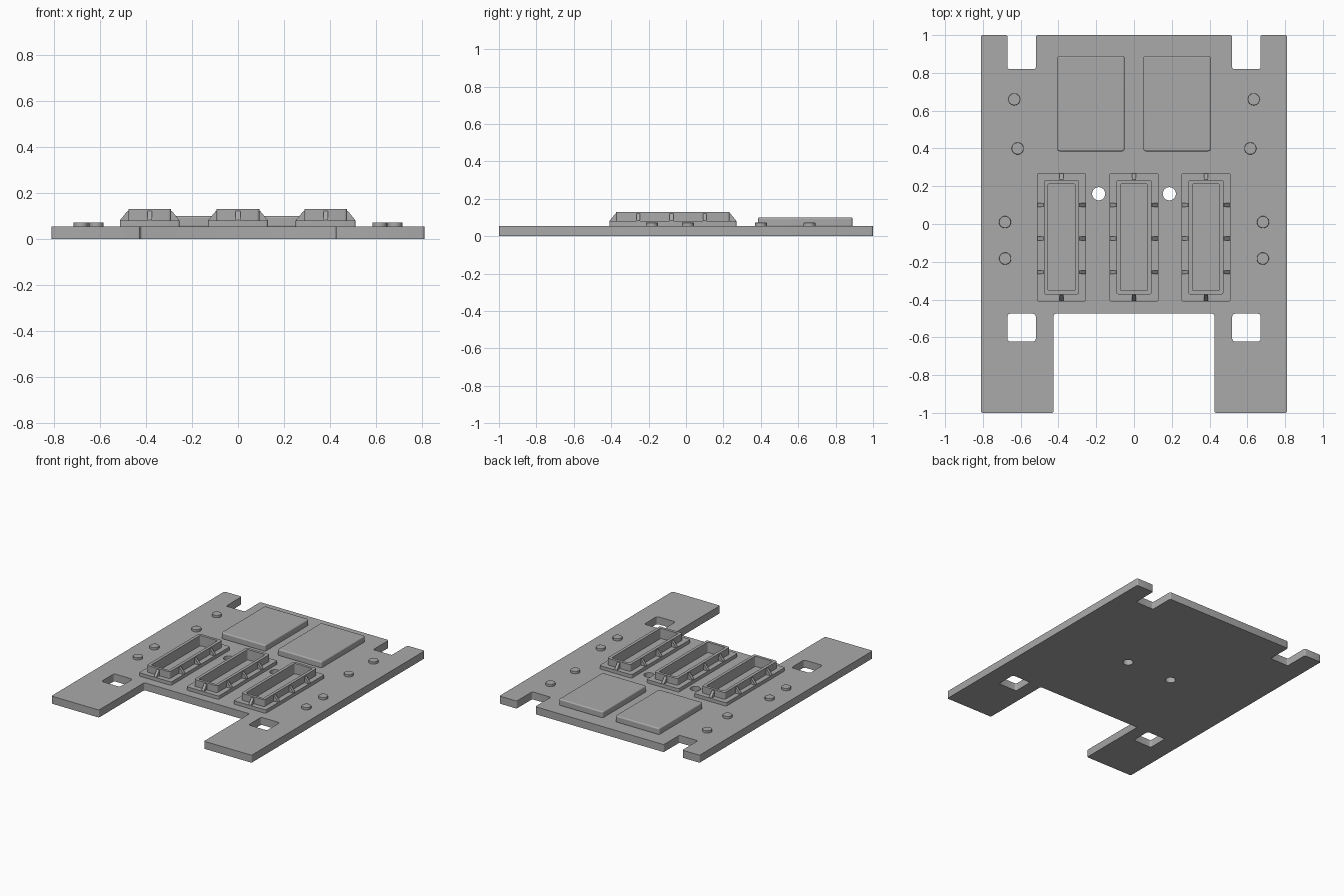
import bpy
import bmesh
from math import pi, cos, sin
from mathutils import Vector

cube = bpy.data.objects.get("Cube")
if cube:
    bpy.data.objects.remove(cube, do_unlink=True)

grey = bpy.data.materials.new("plain grey")
grey.use_nodes = True
grey.diffuse_color = (0.4, 0.4, 0.4, 1)
grey.node_tree.nodes["Principled BSDF"].inputs["Base Color"].default_value = grey.diffuse_color

BASE = 0.055    # top of the plate
FLANGE = 0.08   # top of the socket flanges
RIM = 0.13      # top of the socket walls


def rounded(points, radius, steps=4):
    """Round every corner of a closed outline."""
    out = []
    pts = [Vector(p) for p in points]
    for i, p in enumerate(pts):
        a = p + (pts[i - 1] - p).normalized() * radius
        b = p + (pts[(i + 1) % len(pts)] - p).normalized() * radius
        centre = a + b - p
        for k in range(steps + 1):
            t = k / steps * pi / 2
            out.append(centre + (a - centre) * cos(t) + (b - centre) * sin(t))
    return out


def rect(x0, x1, y0, y1, radius=0.01):
    return rounded([(x0, y0), (x1, y0), (x1, y1), (x0, y1)], radius)


def circle(x, y, r, n=24):
    return [Vector((x + r * cos(2 * pi * k / n), y + r * sin(2 * pi * k / n))) for k in range(n)]


def finish(bm, name, bevel=0.0):
    bmesh.ops.recalc_face_normals(bm, faces=bm.faces)
    mesh = bpy.data.meshes.new(name)
    bm.to_mesh(mesh)
    bm.free()
    mesh.materials.append(grey)
    obj = bpy.data.objects.new(name, mesh)
    bpy.context.collection.objects.link(obj)
    if bevel:
        mod = obj.modifiers.new("soft edge", "BEVEL")
        mod.width = bevel
        mod.segments = 3
        mod.limit_method = "ANGLE"
        mod.angle_limit = 0.8
    bpy.ops.object.select_all(action="DESELECT")
    obj.select_set(True)
    bpy.context.view_layer.objects.active = obj
    bpy.ops.object.shade_smooth_by_angle(angle=0.6)
    return obj


def slab(name, loops, z0, z1, bevel=0.0):
    """Extrude an outline, with any further loops as holes."""
    bm = bmesh.new()
    edges = []
    for loop in loops:
        vs = [bm.verts.new((p.x, p.y, z0)) for p in loop]
        if len(loops) == 1:
            bm.faces.new(vs)
        else:
            edges += [bm.edges.new((vs[i - 1], vs[i])) for i in range(len(vs))]
    if edges:
        bmesh.ops.triangle_fill(bm, use_beauty=True, edges=edges, normal=(0, 0, 1))
    new = bmesh.ops.extrude_face_region(bm, geom=bm.faces[:])["geom"]
    top = [g for g in new if isinstance(g, bmesh.types.BMVert)]
    bmesh.ops.translate(bm, verts=top, vec=(0, 0, z1 - z0))
    return finish(bm, name, bevel)


def gusset(name, foot, inward, half=0.01):
    """Sloped rib from the flange edge up to the wall."""
    foot, inward = Vector(foot), Vector(inward)
    side = Vector((-inward.y, inward.x)) * half
    profile = [(0, FLANGE - 0.005), (0, FLANGE + 0.003), (0.032, RIM - 0.008),
               (0.045, RIM - 0.008), (0.045, FLANGE - 0.005)]
    bm = bmesh.new()
    ends = []
    for s in (-1, 1):
        ends.append([bm.verts.new((*(foot + inward * d + side * s), z)) for d, z in profile])
    a, b = ends
    bm.faces.new(a)
    bm.faces.new(b[::-1])
    for i in range(len(a)):
        bm.faces.new((a[i - 1], a[i], b[i], b[i - 1]))
    return finish(bm, name)


# Base plate with rear notches, front cut-out, square slots and round holes
half = [(0.425, -0.475), (0.425, -1), (0.81, -1), (0.81, 1),
        (0.67, 1), (0.67, 0.82), (0.52, 0.82), (0.52, 1)]
outline = half + [(-x, y) for x, y in reversed(half)]
holes = [rect(c - 0.075, c + 0.075, -0.622, -0.475, 0.015) for c in (-0.595, 0.595)]
holes += [circle(c, 0.16, 0.035) for c in (-0.187, 0.187)]
slab("base_plate", [rounded(outline, 0.01)] + holes, 0, BASE)

# Raised rear pads and small round studs
studs = [(0.634, 0.66), (0.616, 0.40), (0.683, 0.01), (0.682, -0.183)]
for side, s in (("left", 1), ("right", -1)):
    x0, x1 = sorted((s * 0.05, s * 0.406))
    slab(side + "_pad", [rect(x0, x1, 0.385, 0.89, 0.012)], BASE - 0.005, 0.1, 0.008)
    for i, (x, y) in enumerate(studs):
        slab(f"{side}_stud_{i + 1}", [circle(s * x, y, 0.032)], BASE - 0.005, 0.072, 0.003)

# Three open sockets, each a flange, an upright wall and gussets
Y0, Y1 = -0.41, 0.27
for name, c in (("right", -0.384), ("middle", 0), ("left", 0.381)):
    inner = rect(c - 0.071, c + 0.071, Y0 + 0.057, Y1 - 0.057, 0.008)
    slab(name + "_socket_flange", [rect(c - 0.13, c + 0.13, Y0, Y1), inner], BASE - 0.003, FLANGE)
    wall = rect(c - 0.093, c + 0.093, Y0 + 0.037, Y1 - 0.037, 0.012)
    slab(name + "_socket_wall", [wall, inner], BASE - 0.003, RIM)
    for i, y in enumerate((0.10, -0.077, -0.255)):
        for s in (-1, 1):
            gusset(f"{name}_socket_side_rib_{i + 1}", (c + s * 0.128, y), (-s, 0))
    gusset(name + "_socket_front_rib", (c, Y0 + 0.002), (0, 1))
    gusset(name + "_socket_back_rib", (c, Y1 - 0.002), (0, -1))
